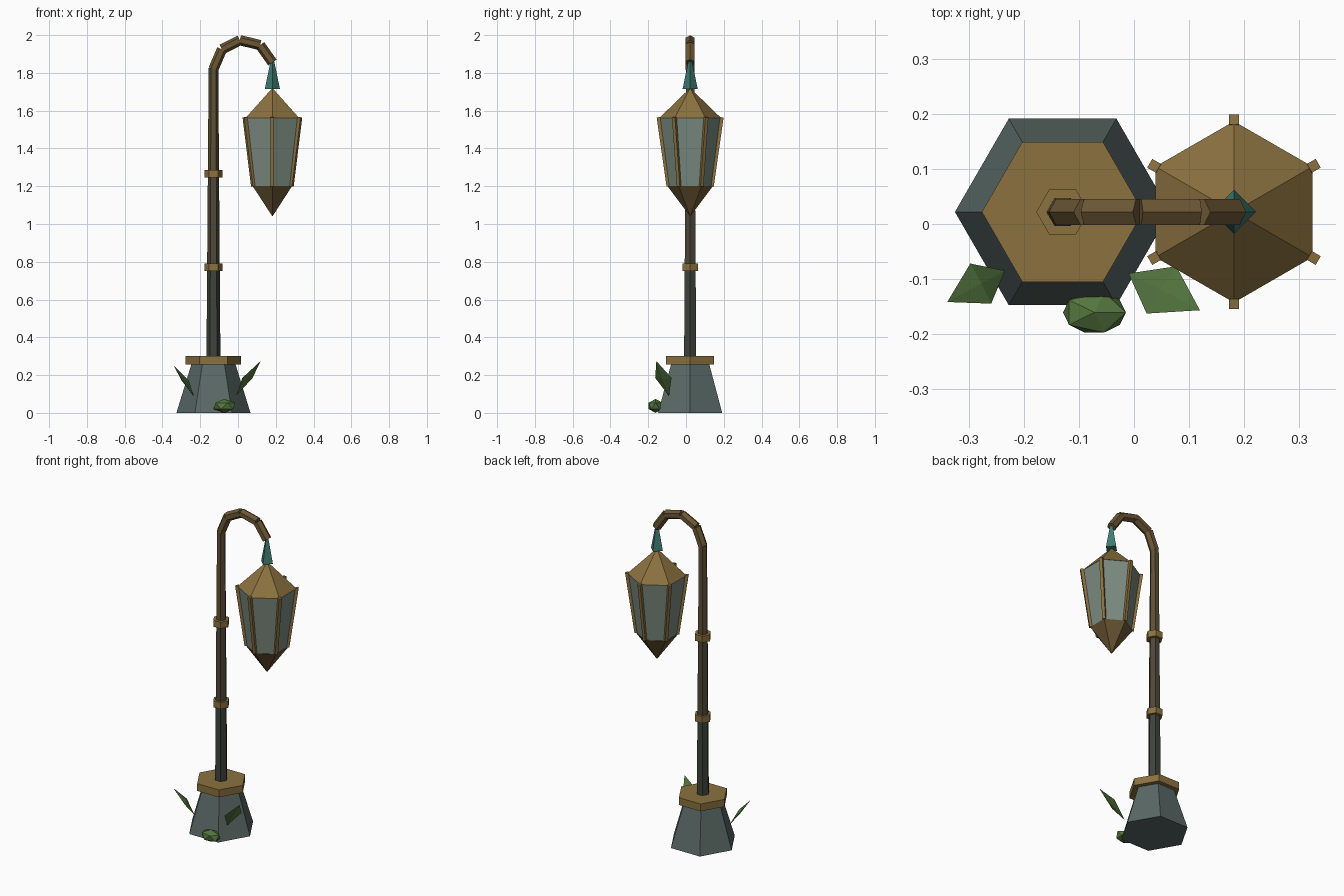
import bpy, bmesh
from math import cos, sin, pi
from mathutils import Vector as V

if "Cube" in bpy.data.objects:
    bpy.data.objects.remove(bpy.data.objects["Cube"])

POST = (-0.13, 0.022)     # post axis
LAMP = (0.182, 0.022)     # lantern axis


def material(name, rgb):
    m = bpy.data.materials.new(name)
    m.diffuse_color = (*rgb, 1)
    m.use_nodes = True
    m.node_tree.nodes["Principled BSDF"].inputs["Base Color"].default_value = m.diffuse_color
    return m


stone = material("stone", (0.10, 0.14, 0.13))
gold = material("aged_gold", (0.26, 0.165, 0.05))
bronze = material("bronze", (0.15, 0.095, 0.035))
dark = [material("iron_low", (0.05, 0.055, 0.045)),
        material("iron_mid", (0.08, 0.065, 0.04)),
        material("iron_top", (0.11, 0.08, 0.035))]
teal = material("verdigris", (0.05, 0.20, 0.17))
glass = material("glass", (0.20, 0.26, 0.22))
green = material("leaf", (0.09, 0.18, 0.05))


def finish(name, bm, mat):
    bmesh.ops.remove_doubles(bm, verts=bm.verts, dist=1e-5)
    bmesh.ops.recalc_face_normals(bm, faces=bm.faces)
    me = bpy.data.meshes.new(name)
    bm.to_mesh(me)
    bm.free()
    me.materials.append(mat)
    ob = bpy.data.objects.new(name, me)
    bpy.context.collection.objects.link(ob)
    return ob


def frustum(name, p0, p1, r0, r1, mat, sides=6, turn=0.0, side=(0, 1, 0)):
    """Tapered prism from p0 to p1; a zero radius gives a point."""
    p0, p1, v = V(p0), V(p1), V(side)
    u = v.cross((p1 - p0).normalized())
    bm = bmesh.new()
    rings = []
    for p, r in ((p0, r0), (p1, r1)):
        n = sides if r > 0 else 1
        angles = [turn + 2 * pi * i / sides for i in range(n)]
        rings.append([bm.verts.new(p + u * r * cos(a) + v * r * sin(a)) for a in angles])
        if n > 1:
            bm.faces.new(rings[-1])
    a, b = rings
    for i in range(sides):
        j = (i + 1) % sides
        quad = [a[i % len(a)], a[j % len(a)], b[j % len(b)], b[i % len(b)]]
        bm.faces.new(list(dict.fromkeys(quad)))
    return finish(name, bm, mat)


def upright(name, axis, z0, z1, r0, r1, mat, **kw):
    return frustum(name, (*axis, z0), (*axis, z1), r0, r1, mat, **kw)


# Stone base and its cap
upright("base", POST, 0, 0.26, 0.196, 0.116, stone)
upright("base_cap", POST, 0.255, 0.30, 0.147, 0.147, gold)

# Tapering post in three lengths, with collars
levels = [0.29, 0.77, 1.265, 1.825]
radius = lambda z: 0.037 - 0.0075 * (z - 0.29)
for i in range(3):
    upright(f"post_{i}", POST, levels[i], levels[i + 1],
            radius(levels[i]), radius(levels[i + 1]), dark[i])
for i in (1, 2):
    upright(f"collar_{i}", POST, levels[i] - 0.02, levels[i] + 0.02, 0.048, 0.048, gold)

# Crook arm from straight segments
path = [(-0.13, 1.82), (-0.085, 1.925), (0.01, 1.973), (0.117, 1.947), (0.182, 1.855)]
for i, ((xa, za), (xb, zb)) in enumerate(zip(path, path[1:])):
    frustum(f"arm_{i}", (xa, 0.022, za), (xb, 0.022, zb), 0.027, 0.027, bronze)

# Lantern: hanger, roof, glass, bottom point
upright("hanger", LAMP, 1.715, 1.86, 0.04, 0.010, teal, sides=4)
upright("lantern_roof", LAMP, 1.56, 1.72, 0.165, 0, gold, turn=pi / 6)
upright("lantern_glass", LAMP, 1.20, 1.56, 0.116, 0.163, glass, turn=pi / 6)
upright("lantern_point", LAMP, 1.20, 1.04, 0.12, 0, bronze, turn=pi / 6)

# Ribs along the lantern corners
for i in range(6):
    a = pi / 6 + i * pi / 3
    at = lambda r, z: (LAMP[0] + r * cos(a), LAMP[1] + r * sin(a), z)
    frustum(f"rib_{i}", at(0.116, 1.20), at(0.168, 1.565), 0.013, 0.013, gold,
            sides=4, turn=pi / 4, side=(-sin(a), cos(a), 0))


# Leaves: thin faceted diamonds
def leaf(name, root, tip, a, b):
    root, tip, a, b = V(root), V(tip), V(a), V(b)
    n = (tip - root).cross(a - b).normalized() * 0.008
    mid = (root + tip + a + b) / 4
    bm = bmesh.new()
    rim = [bm.verts.new(p) for p in (root, a, tip, b)]
    for apex in (bm.verts.new(mid + n), bm.verts.new(mid - n)):
        for i in range(4):
            bm.faces.new((rim[i], rim[(i + 1) % 4], apex))
    finish(name, bm, green)


leaf("leaf_right", (-0.01, -0.09, 0.09), (0.12, -0.157, 0.275),
     (0.077, -0.077, 0.185), (0.023, -0.163, 0.185))
leaf("leaf_left", (-0.235, -0.085, 0.09), (-0.34, -0.142, 0.25),
     (-0.298, -0.072, 0.17), (-0.26, -0.145, 0.17))

# Small faceted shrub at the foot
bm = bmesh.new()
bmesh.ops.create_icosphere(bm, subdivisions=1, radius=1)
bmesh.ops.scale(bm, vec=(0.064, 0.043, 0.037), verts=bm.verts)
bmesh.ops.translate(bm, vec=(-0.072, -0.161, 0.037), verts=bm.verts)
finish("shrub", bm, green)
